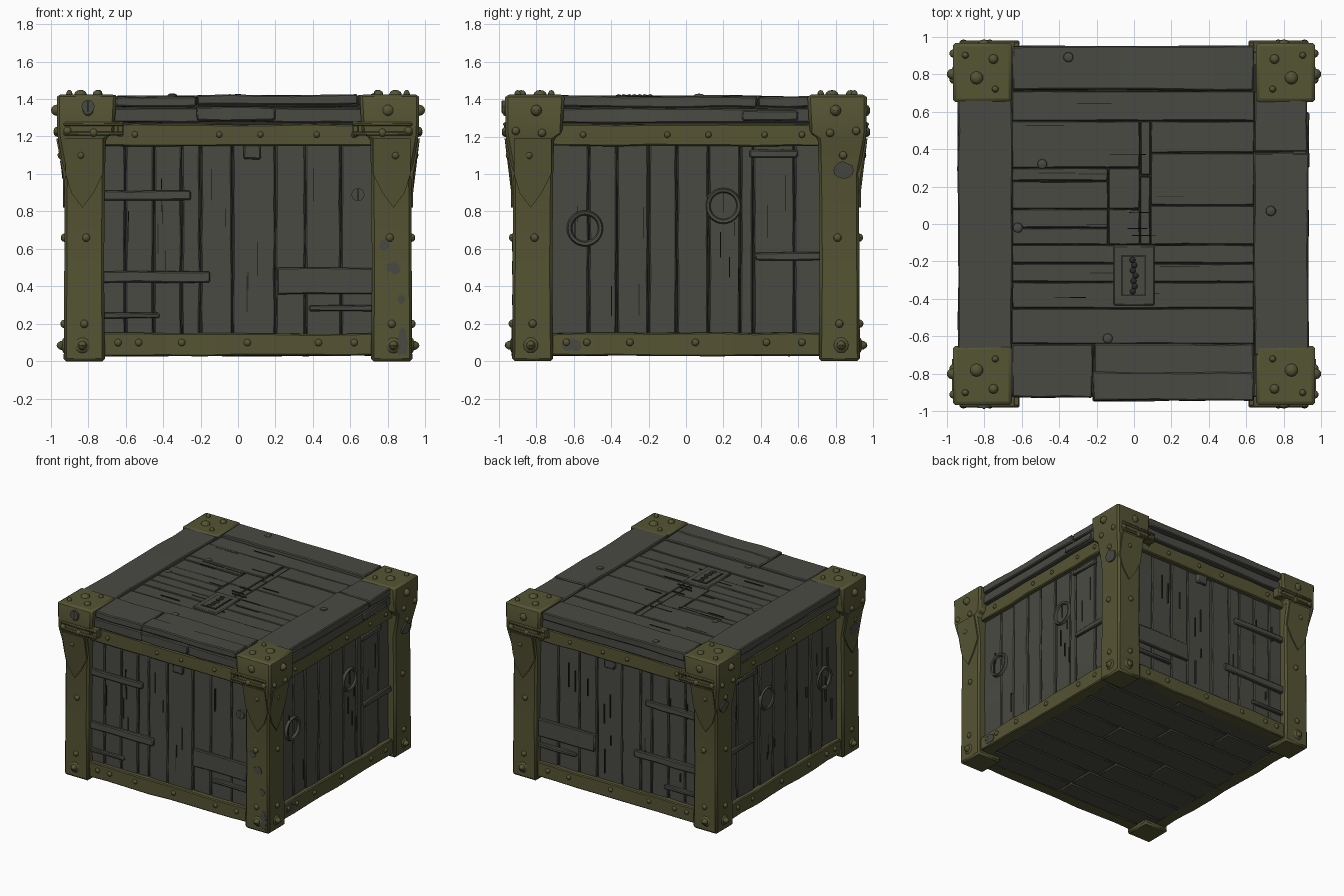
import bpy, bmesh, math, random
from mathutils import Vector, Matrix

random.seed(4)
cube = bpy.data.objects.get("Cube")
if cube:
    bpy.data.objects.remove(cube, do_unlink=True)


def material(name, r, g, b):
    m = bpy.data.materials.new(name)
    m.use_nodes = True
    m.diffuse_color = (r, g, b, 1)
    node = next(n for n in m.node_tree.nodes if n.type == 'BSDF_PRINCIPLED')
    node.inputs["Base Color"].default_value = (r, g, b, 1)
    node.inputs["Roughness"].default_value = 0.8
    return m


WOOD = material("grey wood", .068, .068, .057)
PAINT = material("olive paint", .091, .089, .034)
DARK = material("dark gap", .022, .022, .018)


def finish(name, bm, mat, bevel=0.0):
    bmesh.ops.recalc_face_normals(bm, faces=bm.faces)
    mesh = bpy.data.meshes.new(name)
    bm.to_mesh(mesh)
    bm.free()
    mesh.materials.append(mat)
    mesh.shade_smooth()
    mesh.set_sharp_from_angle(angle=math.radians(35))
    ob = bpy.data.objects.new(name, mesh)
    bpy.context.collection.objects.link(ob)
    if bevel:
        mod = ob.modifiers.new("worn edges", 'BEVEL')
        mod.width = bevel
        mod.limit_method = 'ANGLE'
    return ob


def board(name, lo, hi, mat=WOOD, wobble=.004, bevel=.007):
    """Box between two corners, slightly uneven along its length."""
    lo, hi = Vector(lo), Vector(hi)
    size = hi - lo
    bm = bmesh.new()
    bmesh.ops.create_cube(bm, size=1, matrix=Matrix.Translation((lo + hi) / 2) @ Matrix.Diagonal((*size, 1)))
    k = max(range(3), key=lambda i: size[i])
    if wobble:
        long_edges = [e for e in bm.edges if abs(e.verts[0].co[k] - e.verts[1].co[k]) > size[k] / 2]
        bmesh.ops.subdivide_edges(bm, edges=long_edges, cuts=max(1, int(size[k] * 5)))
        for v in bm.verts:
            v.co += Vector([random.uniform(-wobble, wobble) for _ in range(3)])
    return finish(name, bm, mat, bevel)


def spot(axis, s, u, z, d):
    """Point on a wall: u along it, z up, d outward on side s of the axis."""
    return Vector((s * d, u, z)) if axis == 0 else Vector((u, s * d, z))


def wall_board(name, axis, s, u, z, d, **kw):
    a, b = spot(axis, s, u[0], z[0], d[0]), spot(axis, s, u[1], z[1], d[1])
    lo = [min(p) for p in zip(a, b)]
    hi = [max(p) for p in zip(a, b)]
    return board(name, lo, hi, **kw)


def dome(bm, pos, axis, r, h):
    scale = [r, r, r]
    scale[axis] = h
    bmesh.ops.create_uvsphere(bm, u_segments=10, v_segments=6, radius=1,
                              matrix=Matrix.Translation(pos) @ Matrix.Diagonal((*scale, 1)))


def plate(name, axis, s, points, depth, thick, mat):
    """Thin flat piece on a wall; depth(z) gives the surface below it."""
    bm = bmesh.new()
    low = [bm.verts.new(spot(axis, s, u, z, depth(z) - .01)) for u, z in points]
    top = [bm.verts.new(spot(axis, s, u, z, depth(z) + thick)) for u, z in points]
    bm.faces.new(top)
    for i in range(len(low)):
        j = (i + 1) % len(low)
        bm.faces.new((low[i], low[j], top[j], top[i]))
    return finish(name, bm, mat)


def ragged(u, z, ru, rz, n=12, rough=.25):
    return [(u + ru * math.cos(a) * k, z + rz * math.sin(a) * k) for a, k in
            ((i * math.tau / n, 1 + random.uniform(-rough, rough)) for i in range(n))]


def post_depth(z):
    if z < 1:
        return .93 - .005 * z
    return min(.965, .925 + .19 * (z - 1))


board("crate_core", (-.85, -.85, .06), (.85, .85, 1.37), DARK, 0, 0)

# Plank walls, opposite sides mirrored
SEAMS = {1: (-.74, -.6, -.45, -.3, -.2, -.03, .2, .36, .55, .74),
         0: (-.74, -.52, -.37, -.2, -.05, .12, .29, .36, .58, .74)}
BATTENS = {1: ((-.74, -.25, .86, .91), (-.74, -.15, .42, .48), (-.74, -.42, .23, .26),
               (.21, .74, .36, .5), (.38, .74, .27, .3), (.03, .12, 1.08, 1.16)),
           0: ((.37, .74, .54, .58), (.34, .6, 1.09, 1.13))}
rivets, studs = bmesh.new(), bmesh.new()
for axis in (0, 1):
    for s in (-1, 1):
        cuts = SEAMS[axis]
        for a, b in zip(cuts, cuts[1:]):
            wall_board("wall_plank", axis, s, (a + .003, b - .003), (.1, 1.2),
                       (.8, .87 + random.uniform(-.006, .006)), wobble=.003)
        for a, b, low, high in BATTENS[axis]:
            wall_board("wall_batten", axis, s, (a, b), (low, high), (.86, .892))
        for i in range(12):
            u, z, n = random.uniform(-.65, .65), random.uniform(.2, .9), random.uniform(.06, .2)
            wall_board("wood_crack", axis, s, (u, u + .005), (z, z + n), (.86, .878), mat=DARK, wobble=0, bevel=0)
        # Painted rails and lid edge
        wall_board("lower_rail", axis, s, (-.74, .74), (.03, .15), (.8, .905), mat=PAINT, wobble=.005)
        wall_board("upper_rail", axis, s, (-.74, .74), (1.15, 1.265), (.8, .905), mat=PAINT, wobble=.004)
        wall_board("lid_edge", axis, s, (-.7, .7), (1.275, 1.352), (.8, .922))
        for u in (-.55, -.1, .12, .42, .62):
            dome(rivets, spot(axis, s, u, 1.21, .905), axis, .017, .016)
        for u in (-.64, -.53, -.3, .05, .43, .62):
            dome(rivets, spot(axis, s, u, .1, .905), axis, .02, .016)
        # Post rivets and bolts
        for e in (-1, 1):
            dome(studs, spot(axis, s, e * .83, .085, .925), axis, .043, .018)
            dome(studs, spot(axis, s, e * .83, .085, .93), axis, .026, .04)
            for u, z in ((.82, .2), (.81, .66), (.84, 1.1), (.77, 1.22), (.91, 1.23)):
                dome(rivets, spot(axis, s, e * u, z, post_depth(z)), axis, .022, .02)
            dome(studs, spot(axis, s, e * .8, 1.34, .965), axis, .03, .035 if axis == 0 else .02)

finish("rivets", rivets, PAINT)
finish("bolts", studs, PAINT)

# Knot rings on the side walls
for s in (-1, 1):
    for y, z in ((-.54, .71), (.2, .83)):
        bm = bmesh.new()
        n = 24
        rows = [(.066, .86), (.076, .884), (.09, .888), (.1, .86)]
        rings = [[bm.verts.new(spot(0, s, y + r * math.cos(i * math.tau / n), z + r * math.sin(i * math.tau / n), d))
                  for i in range(n)] for r, d in rows]
        for p, q in zip(rings, rings[1:]):
            for i in range(n):
                j = (i + 1) % n
                bm.faces.new((p[i], p[j], q[j], q[i]))
        finish("knot_ring", bm, WOOD)

# Corner posts with flared caps: height, outer edge, inner edge
PROFILE = ((0, .93, .71), (.5, .927, .715), (1, .925, .71), (1.19, .961, .705),
           (1.22, .965, .66), (1.41, .967, .65), (1.425, .96, .655))
for sx in (-1, 1):
    for sy in (-1, 1):
        bm = bmesh.new()
        rings = [[bm.verts.new((sx * x, sy * y, z)) for x, y in ((i, i), (o, i), (o, o), (i, o))]
                 for z, o, i in PROFILE]
        for p, q in zip(rings, rings[1:]):
            for i in range(4):
                j = (i + 1) % 4
                bm.faces.new((p[i], p[j], q[j], q[i]))
        bm.faces.new(rings[0])
        bm.faces.new(rings[-1])
        finish("corner_post", bm, PAINT, .014)
        # Pointed sleeves
        for axis, s, e in ((1, sy, sx), (0, sx, sy)):
            if axis == 1 or sy < 0:
                shape = [(e * u, z) for u, z in ((.72, 1.19), (.92, 1.19), (.92, 1), (.89, .9),
                                                 (.83, .82), (.77, .9), (.72, 1))]
                plate("post_sleeve", axis, s, shape, post_depth, .009, PAINT)
        plate("post_hole", 0, sx, ragged(sy * .84, 1.02, .055, .045, rough=.1), post_depth, .012, WOOD)
        # Strap and clip at the cap
        x = sorted((sx * .61, sx * .93))
        for z in (1.205, 1.255):
            wall_board("cap_strap", 1, sy, x, (z, z + .022), (.9, .978), mat=PAINT, wobble=0)
        wall_board("strap_clip", 1, sy, sorted((sx * .61, sx * .645)), (1.2, 1.28), (.9, .972), mat=PAINT, wobble=0)
        # Cap top studs
        bm = bmesh.new()
        for u, v, r in ((.84, .78, .035), (.75, .88, .026), (.74, .72, .018), (.9, .9, .018)):
            dome(bm, Vector((sx * u, sy * v, 1.425)), 2, r, .024)
        finish("cap_studs", bm, PAINT)

# Worn paint patches
for u, z, ru, rz in ((.83, .5, .04, .03), (.88, .1, .03, .07), (.78, .62, .025, .03), (.87, .33, .02, .025)):
    plate("worn_patch", 1, -1, ragged(u, z, ru, rz), post_depth, .003, WOOD)
plate("worn_patch", 0, 1, ragged(-.61, .09, .06, .035), lambda z: .906, .004, WOOD)

# Slotted screws on the front
for x, z, d in ((-.8, 1.36, .968), (.64, .89, .872)):
    plate("screw_head", 1, -1, ragged(x, z, .035, .035, 14, 0), lambda _: d, .015, WOOD)
    wall_board("screw_slot", 1, -1, (x - .005, x + .005), (z - .03, z + .03), (d, d + .018), mat=DARK, wobble=0, bevel=0)

# Lid frame
board("lid_side_right", (-.94, -.7, 1.358), (-.65, .7, 1.418))
board("lid_side_left", (.64, -.7, 1.358), (.93, .38, 1.418))
board("lid_side_left_end", (.64, .385, 1.358), (.925, .7, 1.414))
board("lid_front", (-.65, -.925, 1.358), (-.22, -.64, 1.412))
board("lid_front_long", (-.215, -.925, 1.358), (.64, -.64, 1.416))
board("lid_front_patch", (-.22, -.943, 1.37), (.64, -.79, 1.422))
board("lid_back", (-.65, .715, 1.358), (.64, .95, 1.418))
board("lid_edge_patch", (-.22, -.945, 1.285), (.2, -.9, 1.358))
board("lid_edge_patch_side", (.9, .3, 1.285), (.935, .6, 1.34))

# Lid planks: x range, then seams in y
LID = ((-.65, .64, (.71, .55)), (-.65, .03, (.55, .3)), (.09, .64, (.55, .38)), (.035, .085, (.55, .26)),
       (-.65, -.14, (.3, .23, .08, -.02, -.11)), (-.135, .03, (.3, .08, -.11)), (.035, .085, (.255, -.11)),
       (.09, .64, (.38, .1, -.11)), (-.65, .64, (-.11, -.21, -.31, -.45, -.64)))
for x0, x1, ys in LID:
    for top, low in zip(ys, ys[1:]):
        board("lid_plank", (x0, low + .002, 1.34), (x1, top - .002, 1.398 + random.uniform(-.004, .004)),
              wobble=.002, bevel=.004)
for i in range(16):
    x, y, n = random.uniform(-.6, .4), random.uniform(-.6, .65), random.uniform(.08, .22)
    board("lid_crack", (x, y, 1.38), (x + n, y + .005, 1.404), DARK, 0, 0)

# Hatch on the lid
board("hatch_plate", (-.11, -.435, 1.38), (.11, -.115, 1.41), wobble=0)
board("hatch_recess", (-.07, -.385, 1.4), (.065, -.165, 1.413), DARK, 0, 0)
board("hatch_panel", (-.06, -.375, 1.4), (.055, -.175, 1.415), wobble=0, bevel=0)
bm = bmesh.new()
for i in range(7):
    dome(bm, Vector((random.uniform(-.015, .015), -.36 + i * .028, 1.415)), 2, .016, .012)
finish("hatch_ridge", bm, DARK)

# Lid nails
bm = bmesh.new()
for x, y, z in ((.73, .07, 1.418), (-.49, .32, 1.4), (-.62, -.02, 1.4), (-.14, -.61, 1.4), (-.35, .89, 1.418)):
    dome(bm, Vector((x, y, z)), 2, .028, .012)
finish("lid_nails", bm, WOOD)

# Floor planks
for i in range(8):
    y = -.88 + i * .22
    split = random.uniform(-.4, .4)
    for a, b in ((-.88, split - .003), (split + .003, .88)):
        board("floor_plank", (a, y + .003, .033), (b, y + .217, .09), wobble=.002)
